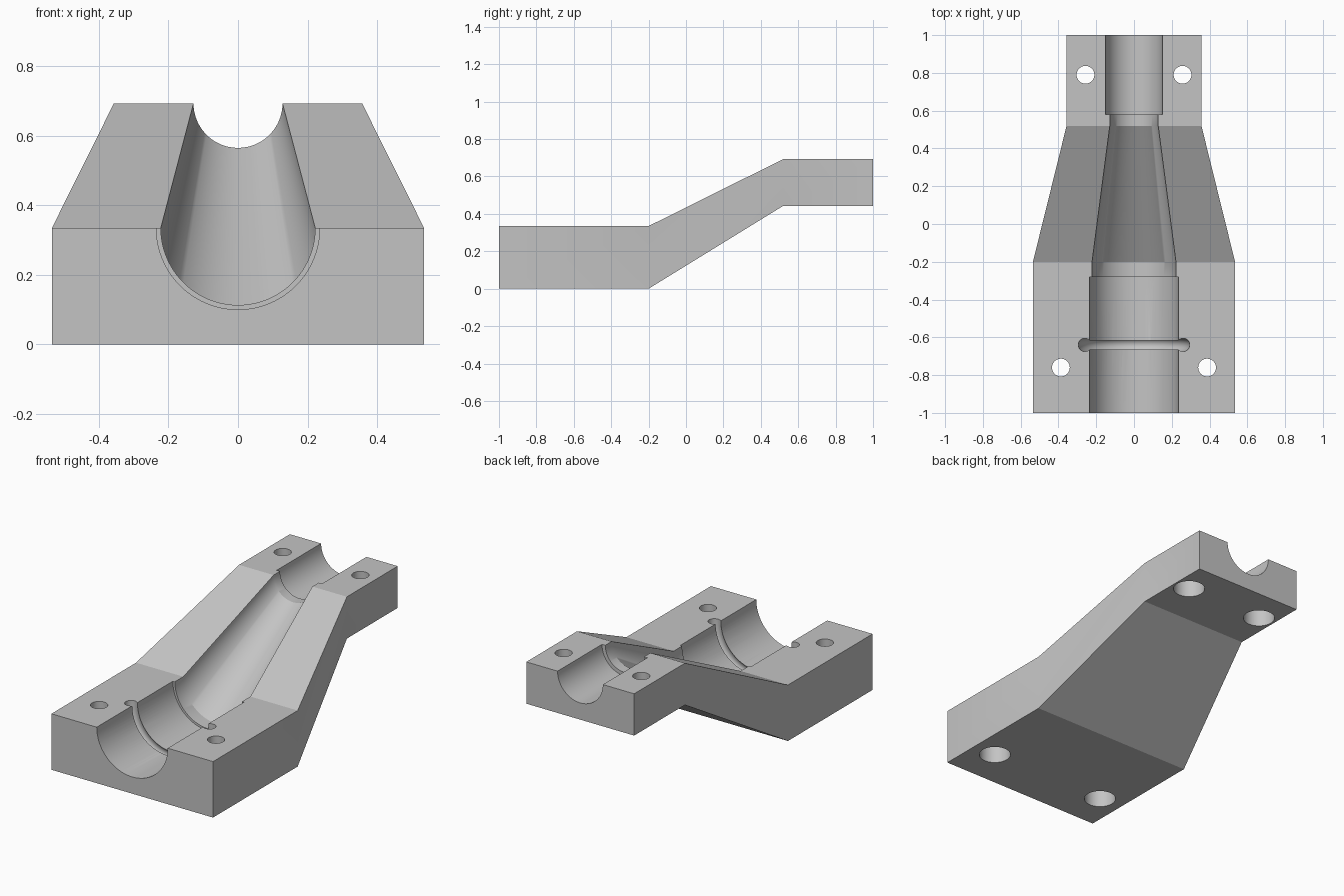
import bpy, bmesh, math

if "Cube" in bpy.data.objects:
    bpy.data.objects.remove(bpy.data.objects["Cube"])

grey = bpy.data.materials.new("plain grey")
grey.diffuse_color = (0.55, 0.55, 0.55, 1)
grey.use_nodes = True
grey.node_tree.nodes["Principled BSDF"].inputs["Base Color"].default_value = grey.diffuse_color


def loft(name, rings):
    """Solid skinned through closed rings of points, capped at both ends."""
    bm = bmesh.new()
    loops = [[bm.verts.new(p) for p in ring] for ring in rings]
    for a, b in zip(loops, loops[1:]):
        for i in range(len(a)):
            j = (i + 1) % len(a)
            bm.faces.new((a[i], a[j], b[j], b[i]))
    bm.faces.new(loops[0])
    bm.faces.new(loops[-1])
    bmesh.ops.recalc_face_normals(bm, faces=bm.faces)
    mesh = bpy.data.meshes.new(name)
    bm.to_mesh(mesh)
    bm.free()
    mesh.materials.append(grey)
    obj = bpy.data.objects.new(name, mesh)
    bpy.context.collection.objects.link(obj)
    return obj


def cylinder(name, x, y, z0, z1, r):
    bpy.ops.mesh.primitive_cylinder_add(vertices=48, radius=r, depth=z1 - z0,
                                        location=(x, y, (z0 + z1) / 2))
    obj = bpy.context.object
    obj.name = name
    return obj


def cut(target, cutter):
    mod = target.modifiers.new("cut", 'BOOLEAN')
    mod.operation = 'DIFFERENCE'
    mod.solver = 'EXACT'
    mod.object = cutter
    bpy.context.view_layer.objects.active = target
    bpy.ops.object.modifier_apply(modifier=mod.name)
    bpy.data.objects.remove(cutter)


# Cranked block: y, half width, bottom, top
stations = [(-1, .535, 0, .335), (-.2, .535, 0, .335),
            (.52, .357, .443, .693), (1, .357, .443, .693)]
body = loft("cranked_mould_half",
            [[(-w, y, b), (w, y, b), (w, y, t), (-w, y, t)] for y, w, b, t in stations])

# Stepped, tapering half-round channel: y, radius, centre height
channel = [(-1.1, .235, .335), (-.28, .235, .335), (-.28, .222, .335),
           (-.2, .222, .335), (.52, .128, .693), (.58, .128, .693),
           (.58, .15, .693), (1.1, .15, .693)]


def trough(y, r, z, n=48):
    arc = [(-r * math.cos(math.pi * i / n), y, z - r * math.sin(math.pi * i / n))
           for i in range(n + 1)]
    return arc + [(r, y, z + .1), (-r, y, z + .1)]


cut(body, loft("channel_cutter", [trough(*c) for c in channel]))

# Round ring groove near the wide end
bpy.ops.mesh.primitive_torus_add(major_segments=96, minor_segments=24,
                                 major_radius=.26, minor_radius=.035,
                                 location=(0, -.64, .335),
                                 rotation=(math.pi / 2, 0, 0))
cut(body, bpy.context.object)

# Bolt holes with wide counterbores from below: x, y, bottom, top, counterbore depth
for x, y, b, t, d in [(.387, -.76, 0, .335, .17), (.257, .79, .443, .693, .13)]:
    for s in (-1, 1):
        cut(body, cylinder("bolt_hole_cutter", s * x, y, b - .1, t + .1, .047))
        cut(body, cylinder("counterbore_cutter", s * x, y, b - .1, b + d, .088))

# Smooth curved walls, sharp edges
bpy.ops.object.select_all(action='DESELECT')
body.select_set(True)
bpy.context.view_layer.objects.active = body
body.data.materials.clear()
body.data.materials.append(grey)
for p in body.data.polygons:
    p.material_index = 0
bpy.ops.object.shade_smooth_by_angle(angle=math.radians(25))
